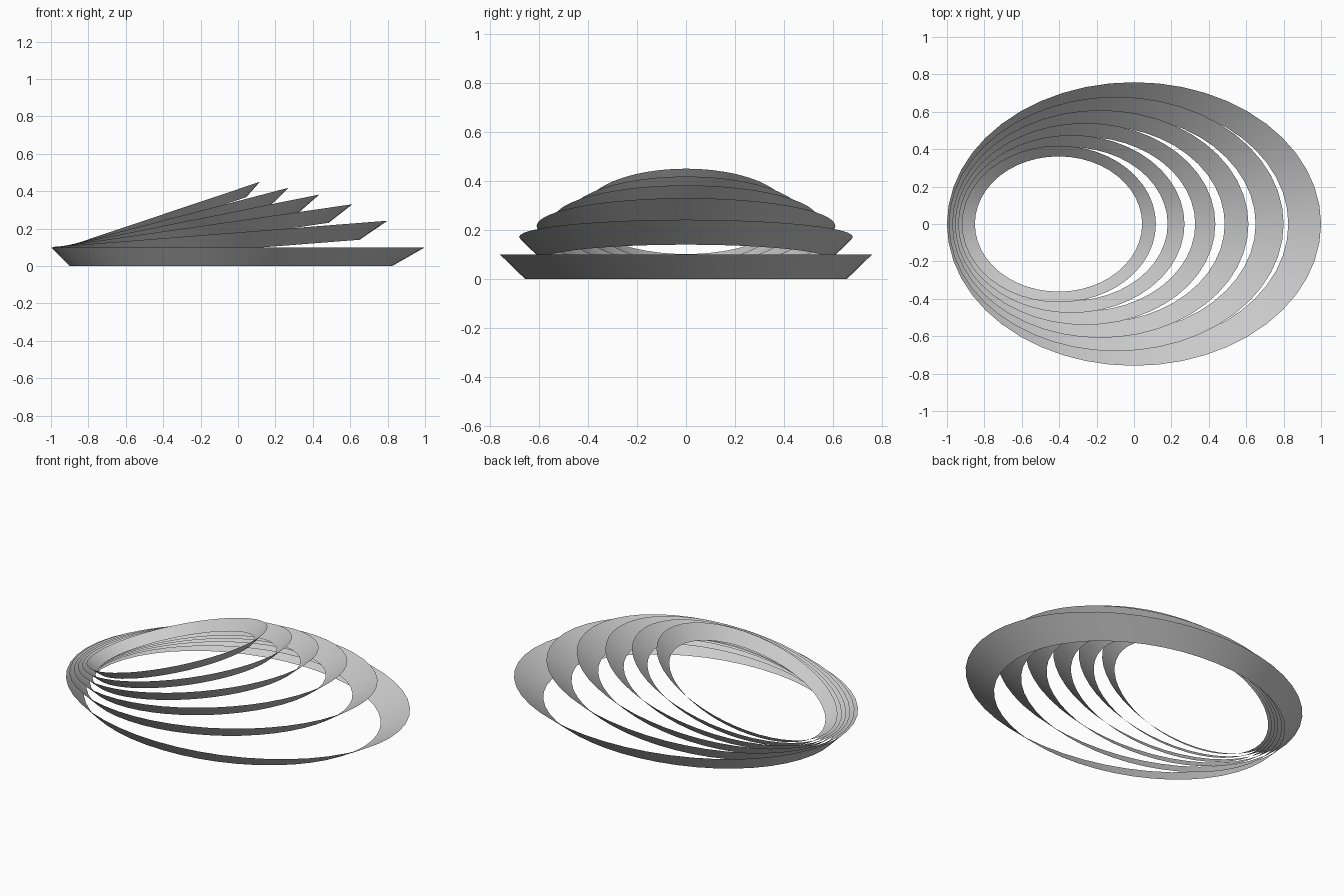
import bpy
import bmesh
from math import cos, sin, pi, hypot, atan2

if "Cube" in bpy.data.objects:
    bpy.data.objects.remove(bpy.data.objects["Cube"])

SIDES = 48

# Unit band, measured from the left end of its upper rim:
# (centre x, z, half length, half width)
UPPER = (1.0, 0.0, 1.0, 0.758)
LOWER = (0.9625, -0.1, 0.8625, 0.655)


def band(name, left, right, scale):
    """Flaring elliptical strip, scaled and tilted so its rim spans left -> right."""
    dx, dz = right[0] - left[0], right[1] - left[1]
    a = atan2(dz, dx)
    k = hypot(dx, dz) / 2
    bm = bmesh.new()
    loops = []
    for cx, z, rx, ry in (LOWER, UPPER):
        loop = []
        for i in range(SIDES):
            t = 2 * pi * i / SIDES
            x, h = k * (cx + rx * cos(t)), k * z
            loop.append(bm.verts.new((left[0] + x * cos(a) - h * sin(a),
                                      scale * ry * sin(t),
                                      left[1] + x * sin(a) + h * cos(a))))
        loops.append(loop)
    lo, hi = loops
    for i in range(SIDES):
        j = (i + 1) % SIDES
        bm.faces.new((lo[i], lo[j], hi[j], hi[i])).smooth = True
    mesh = bpy.data.meshes.new(name)
    bm.to_mesh(mesh)
    bm.free()
    obj = bpy.data.objects.new(name, mesh)
    bpy.context.collection.objects.link(obj)
    return obj


# Flat base band, then five smaller bands fanned upward from the left end
band("base_band", (-1.0, 0.1), (1.0, 0.1), 1.0)
fan = [(-0.99, 0.80, 0.242, 0.897),
       (-0.972, 0.612, 0.33, 0.803),
       (-0.957, 0.435, 0.382, 0.712),
       (-0.94, 0.27, 0.418, 0.627),
       (-0.92, 0.117, 0.45, 0.552)]
for n, (x0, x1, z1, s) in enumerate(fan):
    band(f"raised_band_{n + 1}", (x0, 0.102), (x1, z1), s)
